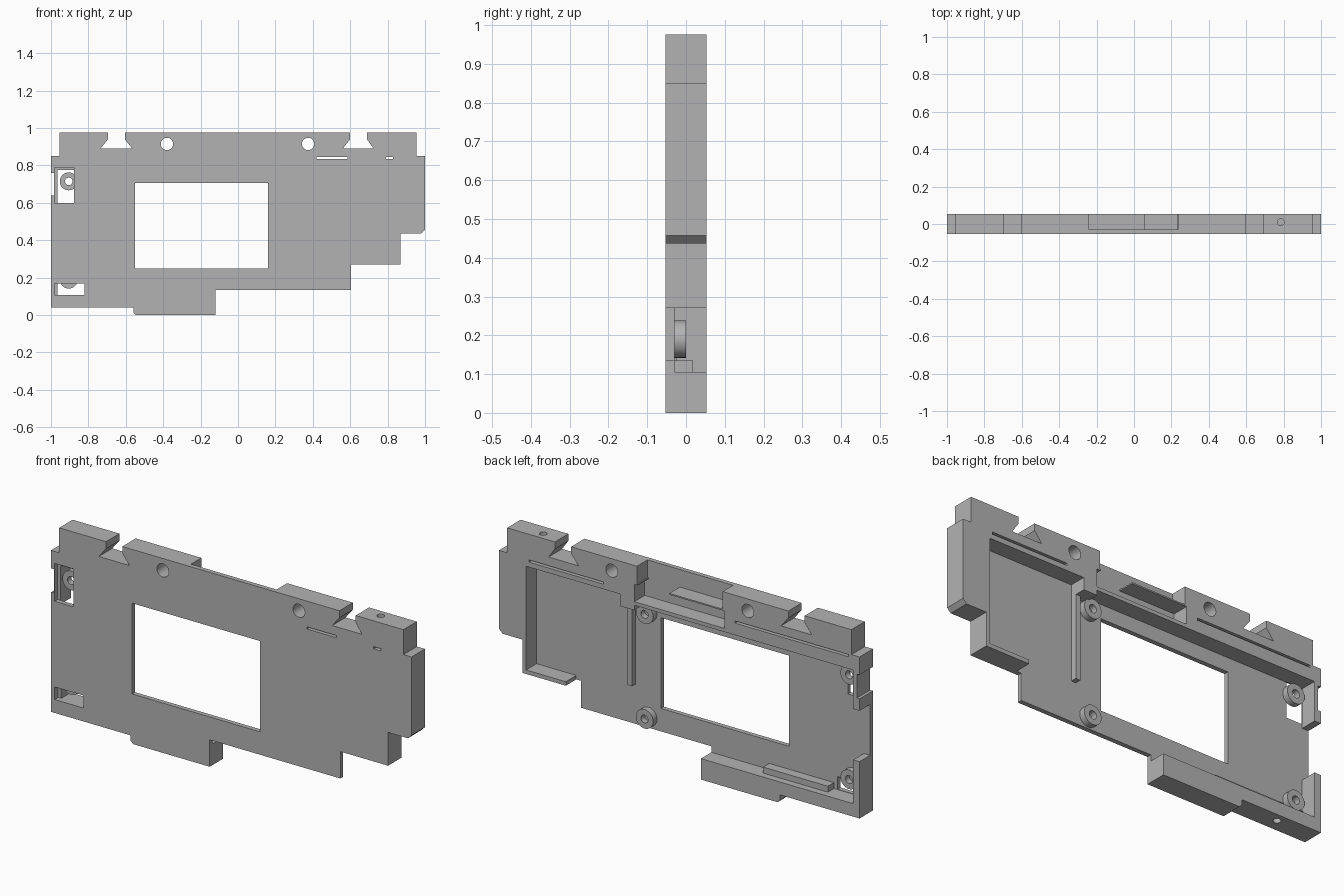
import bpy, bmesh, math
from mathutils import Matrix

old = bpy.data.objects.get("Cube")
if old:
    bpy.data.objects.remove(old)

grey = bpy.data.materials.new("plain_grey")
grey.use_nodes = True
grey.diffuse_color = (0.45, 0.45, 0.45, 1)
grey.node_tree.nodes["Principled BSDF"].inputs["Base Color"].default_value = grey.diffuse_color

FRONT, FLOOR, BACK = -0.053, -0.03, 0.053
OUT = 0.2


def finish(name, bm):
    bmesh.ops.recalc_face_normals(bm, faces=bm.faces)
    mesh = bpy.data.meshes.new(name)
    bm.to_mesh(mesh)
    bm.free()
    mesh.materials.append(grey)
    obj = bpy.data.objects.new(name, mesh)
    bpy.context.collection.objects.link(obj)
    return obj


def prism(name, profile, y0, y1):
    """Extrude an x-z outline from y0 to y1."""
    bm = bmesh.new()
    face = bm.faces.new([bm.verts.new((x, y0, z)) for x, z in profile])
    ext = bmesh.ops.extrude_face_region(bm, geom=[face])
    verts = [v for v in ext["geom"] if isinstance(v, bmesh.types.BMVert)]
    bmesh.ops.translate(bm, verts=verts, vec=(0, y1 - y0, 0))
    return finish(name, bm)


def box(name, x0, x1, z0, z1, y0=-OUT, y1=OUT):
    return prism(name, [(x0, z0), (x1, z0), (x1, z1), (x0, z1)], y0, y1)


def cylinder(name, centre, radius, length, along_y=True):
    bm = bmesh.new()
    bmesh.ops.create_cone(bm, cap_ends=True, segments=32, radius1=radius, radius2=radius, depth=length)
    turn = Matrix.Rotation(math.pi / 2, 4, "X") if along_y else Matrix()
    bmesh.ops.transform(bm, matrix=Matrix.Translation(centre) @ turn, verts=bm.verts)
    return finish(name, bm)


def cut(obj, cutter):
    """Subtract a cutter, apply it and discard it."""
    cutter.hide_render = True
    mod = obj.modifiers.new("cut", "BOOLEAN")
    mod.operation, mod.solver, mod.object = "DIFFERENCE", "EXACT", cutter
    bpy.context.view_layer.objects.active = obj
    bpy.ops.object.modifier_apply(modifier=mod.name)
    bpy.data.objects.remove(cutter)


def smooth(obj):
    bpy.ops.object.select_all(action="DESELECT")
    obj.select_set(True)
    bpy.context.view_layer.objects.active = obj
    bpy.ops.object.shade_smooth_by_angle(angle=math.radians(30))


# Main panel with its stepped outline and two dovetail notches
outline = [
    (-1, 0.85), (-0.955, 0.85), (-0.955, 0.975), (-0.695, 0.975), (-0.695, 0.94),
    (-0.735, 0.89), (-0.565, 0.89), (-0.605, 0.94), (-0.605, 0.975), (0.6, 0.975),
    (0.6, 0.94), (0.56, 0.89), (0.725, 0.89), (0.69, 0.94), (0.69, 0.975),
    (0.955, 0.975), (0.955, 0.85), (1, 0.85), (1, 0.457), (0.98, 0.437),
    (0.87, 0.437), (0.87, 0.27), (0.605, 0.27), (0.605, 0.135), (-0.12, 0.135),
    (-0.12, 0), (-0.545, 0), (-0.56, 0.015), (-0.56, 0.04), (-1, 0.04)]
panel = prism("panel", outline, FRONT, BACK)

# Hollow of the back, leaving the rims
cavity = [(0.85, 0.81), (0.85, 0.29), (0.63, 0.29), (0.63, 0.05), (-0.1, 0.05),
          (-0.1, 0.105), (-0.965, 0.105), (-0.965, 0.775), (0.25, 0.775),
          (0.25, 0.75), (0.325, 0.75), (0.325, 0.81)]
cut(panel, prism("cavity", cavity, FLOOR, OUT))

# Top recess, pocket under it, and gap in the side rim
cut(panel, box("top_recess", -0.24, 0.235, 0.887, 1.1, FLOOR))
cut(panel, box("pocket", -0.25, 0.25, 0.793, 0.88, FLOOR))
cut(panel, box("recess_opening", 0.055, 0.23, 0.85, 0.93, FLOOR))
cut(panel, box("side_gap", -1.1, -0.94, 0.325, 0.58, FLOOR))

# Display window, corner openings, side slot
cut(panel, box("window", -0.55, 0.16, 0.25, 0.705))
cut(panel, box("upper_opening", -0.98, -0.877, 0.6, 0.79, -OUT, FLOOR + 0.001))
cut(panel, box("lower_opening", -0.98, -0.82, 0.107, 0.17, -OUT, FLOOR + 0.005))
cut(panel, box("side_slot", -1.1, -0.985, 0.64, 0.76))

# Narrow grooves in the top rim, partly cut through
for x0, x1, y0 in [(0.42, 0.835, FLOOR), (-0.94, -0.31, FLOOR), (0.42, 0.585, -OUT), (0.79, 0.83, -OUT)]:
    cut(panel, box("groove", x0, x1, 0.835, 0.846, y0))

# Round holes through the face and into the top and bottom edges
for x in (-0.38, 0.375):
    cut(panel, cylinder("face_hole", (x, 0, 0.915), 0.033, 0.5))
cut(panel, cylinder("top_hole", (0.785, 0.01, 0.975), 0.018, 0.1, False))
cut(panel, cylinder("bottom_hole", (-0.79, 0.01, 0.04), 0.018, 0.08, False))
smooth(panel)

# Four screw bosses
for side, x in (("left", 0.23), ("right", -0.905)):
    for level, z in (("upper", 0.715), ("lower", 0.19)):
        boss = cylinder(f"{level}_{side}_boss", (x, -0.015, z), 0.048, 0.031)
        cut(boss, cylinder("bore", (x, 0, z), 0.02, 0.2))
        smooth(boss)

# Raised rib on the floor and bar on the bottom rim
box("floor_rib", 0.3, 0.325, 0.335, 0.76, FLOOR - 0.002, 0.0)
box("bottom_bar", -0.8, -0.44, 0.1, 0.135, FLOOR - 0.002, 0.018)
